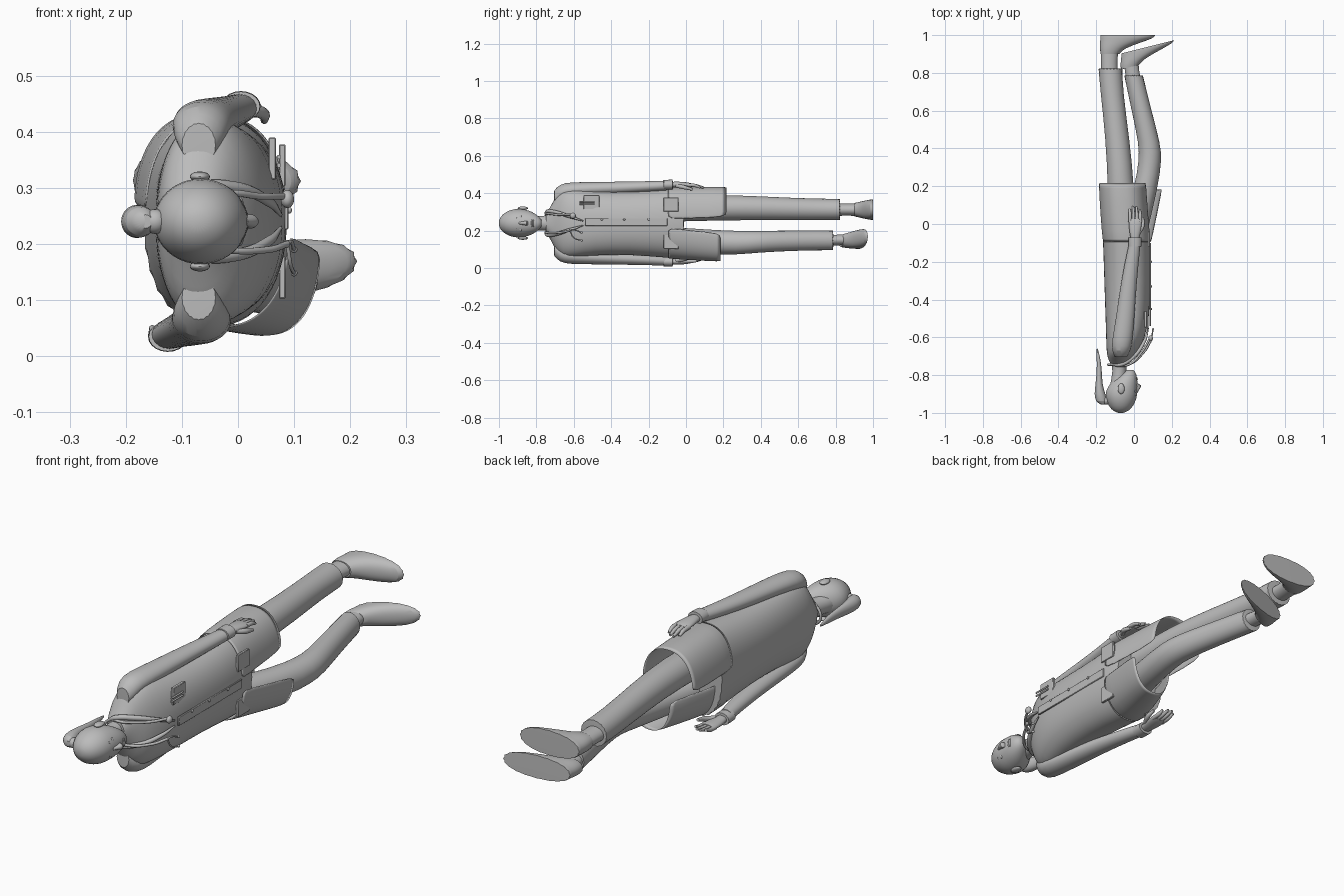
import bpy, bmesh
from math import cos, sin, radians, copysign
from mathutils import Vector

cube = bpy.data.objects.get("Cube")
if cube:
    bpy.data.objects.remove(cube)

grey = bpy.data.materials.new("plain grey")
grey.use_nodes = True
grey.diffuse_color = (0.5, 0.5, 0.5, 1)
grey.node_tree.nodes["Principled BSDF"].inputs["Base Color"].default_value = (0.5, 0.5, 0.5, 1)
MID = 0.24   # z of the body's centre line


def finish(name, bm, subdiv=0, thick=0):
    bmesh.ops.recalc_face_normals(bm, faces=bm.faces)
    mesh = bpy.data.meshes.new(name)
    bm.to_mesh(mesh)
    bm.free()
    mesh.materials.append(grey)
    ob = bpy.data.objects.new(name, mesh)
    bpy.context.collection.objects.link(ob)
    if thick:
        ob.modifiers.new("thickness", "SOLIDIFY").thickness = thick
    if subdiv:
        smooth = ob.modifiers.new("smooth", "SUBSURF")
        smooth.levels = smooth.render_levels = subdiv
    bpy.ops.object.select_all(action="DESELECT")
    ob.select_set(True)
    bpy.context.view_layer.objects.active = ob
    bpy.ops.object.shade_smooth_by_angle(angle=radians(40))
    return ob


def loft(name, rings, sides=20, arc=None, power=1.0, thick=0, tilt=0, yaw=0):
    """Skin oval rings (y, centre x, centre z, radius x, radius z) along y."""
    bm = bmesh.new()
    crease = bm.edges.layers.float.new("crease_edge")
    rows = []
    a0, a1 = arc or (0, 360)
    n = sides + 1 if arc else sides
    for y, cx, cz, rx, rz in rings:
        row = []
        for i in range(n):
            a = radians(a0 + (a1 - a0) * i / sides)
            c, s = cos(a), sin(a)
            x = cx + rx * copysign(abs(c) ** power, c)
            z = cz + rz * copysign(abs(s) ** power, s)
            row.append(bm.verts.new((x, y + tilt * x, z + yaw * x)))
        rows.append(row)
    for r, q in zip(rows, rows[1:]):
        for i in range(sides):
            j = (i + 1) % n
            bm.faces.new((r[i], r[j], q[j], q[i]))
    if not arc:
        for row in (rows[0], rows[-1]):
            for e in bm.faces.new(row).edges:
                e[crease] = 0.9
    return finish(name, bm, 1, thick)


def ball(name, loc, size):
    bm = bmesh.new()
    bmesh.ops.create_uvsphere(bm, u_segments=20, v_segments=12, radius=1)
    for v in bm.verts:
        v.co = Vector(loc) + v.co * Vector(size)
    return finish(name, bm)


def plate(name, loc, size):
    bm = bmesh.new()
    bmesh.ops.create_cube(bm, size=1)
    for v in bm.verts:
        v.co = Vector(loc) + v.co * Vector(size)
    bmesh.ops.bevel(bm, geom=bm.edges[:], offset=0.002, segments=1, affect="EDGES")
    return finish(name, bm)


def cord(name, points, radius, radii=None):
    cu = bpy.data.curves.new(name, "CURVE")
    cu.dimensions = "3D"
    cu.bevel_depth = radius
    cu.bevel_resolution = 3
    cu.use_fill_caps = True
    sp = cu.splines.new("BEZIER")
    sp.bezier_points.add(len(points) - 1)
    for i, (bp, p) in enumerate(zip(sp.bezier_points, points)):
        bp.co = p
        bp.handle_left_type = bp.handle_right_type = "AUTO"
        bp.radius = radii[i] if radii else 1
    cu.materials.append(grey)
    ob = bpy.data.objects.new(name, cu)
    bpy.context.collection.objects.link(ob)
    return ob


# Head, neck and hair
loft("head", [(-1, -.07, MID, .012, .012), (-.992, -.07, MID, .04, .036), (-.965, -.069, MID, .066, .061),
              (-.92, -.068, MID, .085, .078), (-.88, -.066, MID, .085, .078), (-.84, -.052, MID, .072, .069),
              (-.81, -.038, MID, .054, .054), (-.785, -.026, MID, .036, .035), (-.772, -.022, MID, .016, .016)])
loft("neck", [(-.85, -.085, MID, .042, .042), (-.78, -.075, MID, .036, .036), (-.71, -.08, MID, .042, .046)])
loft("ponytail", [(-.955, -.165, MID, .012, .012), (-.94, -.172, MID, .032, .028), (-.9, -.181, MID, .03, .031),
                  (-.85, -.186, MID, .018, .027), (-.77, -.183, MID, .013, .02), (-.71, -.188, MID, .01, .014),
                  (-.66, -.195, MID, .003, .004)])
ball("hair_tie", (-.148, -.935, MID), (.022, .022, .022))

# Face
loft("nose", [(-.895, .01, MID, .008, .007), (-.865, .022, MID, .014, .01), (-.853, .025, MID, .016, .015),
              (-.845, .012, MID, .01, .011)], sides=10)
for y in (-.824, -.816):
    ball("lip", (.012, y, MID), (.008, .005, .02))
for side in (1, -1):
    ball("eye", (.003, -.885, MID + side * .03), (.007, .008, .014))
    cord("eyebrow", [(.008, -.9, MID + side * .016), (.006, -.907, MID + side * .03),
                     (-.008, -.902, MID + side * .046)], .003)
    ball("ear", (-.068, -.872, MID + side * .08), (.018, .028, .009))

# Coat body and open skirt panels
loft("coat_body", [(-.75, -.075, MID, .044, .05), (-.725, -.075, MID, .058, .085), (-.695, -.07, MID, .073, .15),
                   (-.66, -.058, MID, .088, .185), (-.6, -.045, MID, .103, .185), (-.5, -.034, MID, .117, .172),
                   (-.3, -.035, MID, .123, .168), (-.1, -.038, MID, .126, .187), (-.01, -.045, MID, .125, .19)],
     sides=28, power=.9)
loft("coat_skirt_upper", [(-.1, -.038, .245, .128, .185), (.02, -.05, .25, .127, .184), (.225, -.062, .255, .127, .18)],
     arc=(3, 177), power=.85, thick=.006)
loft("coat_skirt_lower", [(-.1, -.036, .235, .128, .185), (.02, -.005, .215, .122, .172), (.19, .052, .203, .1, .17)],
     arc=(-3, -177), power=.85, thick=.006)

# Coat front: collar, placket, buttons and pockets
for side in (1, -1):
    cord("collar", [(-.12, -.74, MID + side * .03), (-.075, -.745, MID + side * .058),
                    (-.005, -.705, MID + side * .06), (.055, -.62, MID + side * .035), (.076, -.55, MID + side * .012)],
         .011, (.6, 1, 1, .8, .3))
    plate("hip_pocket", (.079, -.08, MID + side * .1), (.012, .08, .075))
plate("placket", (.086, -.32, MID + .006), (.008, .44, .04))
for y in (-.45, -.33, -.2):
    ball("button", (.092, y, MID + .02), (.004, .006, .006))
plate("chest_pocket", (.061, -.505, .352), (.014, .085, .075))
for z in (.34, .355):
    cord("pen", [(.073, -.57, z), (.073, -.49, z)], .004)

# Trousers, ankles and shoes
loft("leg_upper", [(-.15, -.06, .31, .075, .065), (.2, -.068, .325, .07, .07), (.45, -.087, .318, .064, .063),
                   (.7, -.118, .313, .06, .058), (.825, -.125, .313, .064, .058)])
loft("leg_lower", [(-.15, -.03, .16, .075, .065), (.2, .068, .133, .062, .067), (.34, .086, .138, .061, .061),
                   (.42, .084, .142, .058, .058), (.6, .04, .147, .053, .054), (.79, -.003, .148, .05, .053)])
loft("ankle_upper", [(.78, -.13, .312, .045, .034), (.86, -.132, .312, .042, .032), (.93, -.128, .312, .048, .034)])
loft("ankle_lower", [(.74, .002, .148, .04, .03), (.82, -.013, .15, .037, .028), (.89, -.018, .152, .042, .03)])
shoe = [(-.1, 0, .05, .036), (-.07, .012, .065, .043), (-.04, .055, .108, .05),
        (-.015, .092, .144, .055), (0, .095, .148, .056)]
loft("shoe_upper", [(1 + y, -.128 + x, .312, rx, rz) for y, x, rx, rz in shoe], power=.9)
loft("shoe_lower", [(.92 + y * .85, -.022 + x, .148, rx * .96, rz * .92) for y, x, rx, rz in shoe],
     power=.9, tilt=.25, yaw=.1)


# Sleeves and hands
def arm(tag, side, wrist_x, elbow_x):
    z = lambda d: MID + side * d
    loft("sleeve_" + tag, [(-.705, -.07, z(.135), .03, .04), (-.675, -.068, z(.165), .05, .045),
                           (-.62, -.063, z(.178), .055, .041), (-.52, (elbow_x - .063) / 2, z(.184), .05, .036),
                           (-.38, elbow_x, z(.188), .045, .034), (-.22, (elbow_x + wrist_x) / 2, z(.195), .038, .029),
                           (-.1, wrist_x, z(.202), .031, .026)])
    loft("cuff_" + tag, [(-.12, wrist_x, z(.205), .035, .027), (-.07, wrist_x, z(.206), .036, .027)])
    loft("palm_" + tag, [(-.08, wrist_x, z(.205), .022, .016), (-.04, wrist_x, z(.207), .03, .016),
                         (.015, wrist_x + .002, z(.204), .037, .014), (.03, wrist_x + .002, z(.202), .032, .01)])
    for i, reach in enumerate((.075, .092, .095, .08)):
        x = wrist_x + .028 - i * .018
        cord("finger_" + tag, [(x, .01, z(.204)), (x, .05, z(.201)), (x - .002, reach, z(.19))],
             .0095, (1, .95, .6))
    cord("thumb_" + tag, [(wrist_x + .018, -.05, z(.2)), (wrist_x + .04, -.01, z(.192)),
                          (wrist_x + .042, .035, z(.18))], .011, (1, 1, .6))


arm("upper", 1, .005, -.035)
arm("lower", -1, -.125, -.085)

# Stethoscope worn around the neck
cord("stethoscope_tube", [(.088, -.6, .285), (.04, -.68, .285), (-.03, -.745, .29), (-.12, -.745, .27),
                          (-.13, -.745, .21), (-.03, -.745, .19), (.055, -.675, .19), (.088, -.62, .2)], .006)
ball("stethoscope_disc", (.088, -.605, .28), (.012, .016, .016))
for dz in (-.03, .012):
    cord("stethoscope_prong", [(.088, -.62, .2), (.094, -.6, .192 + dz), (.1, -.56, .178 + dz)], .0035)
    ball("stethoscope_tip", (.1, -.558, .178 + dz), (.006, .007, .006))
